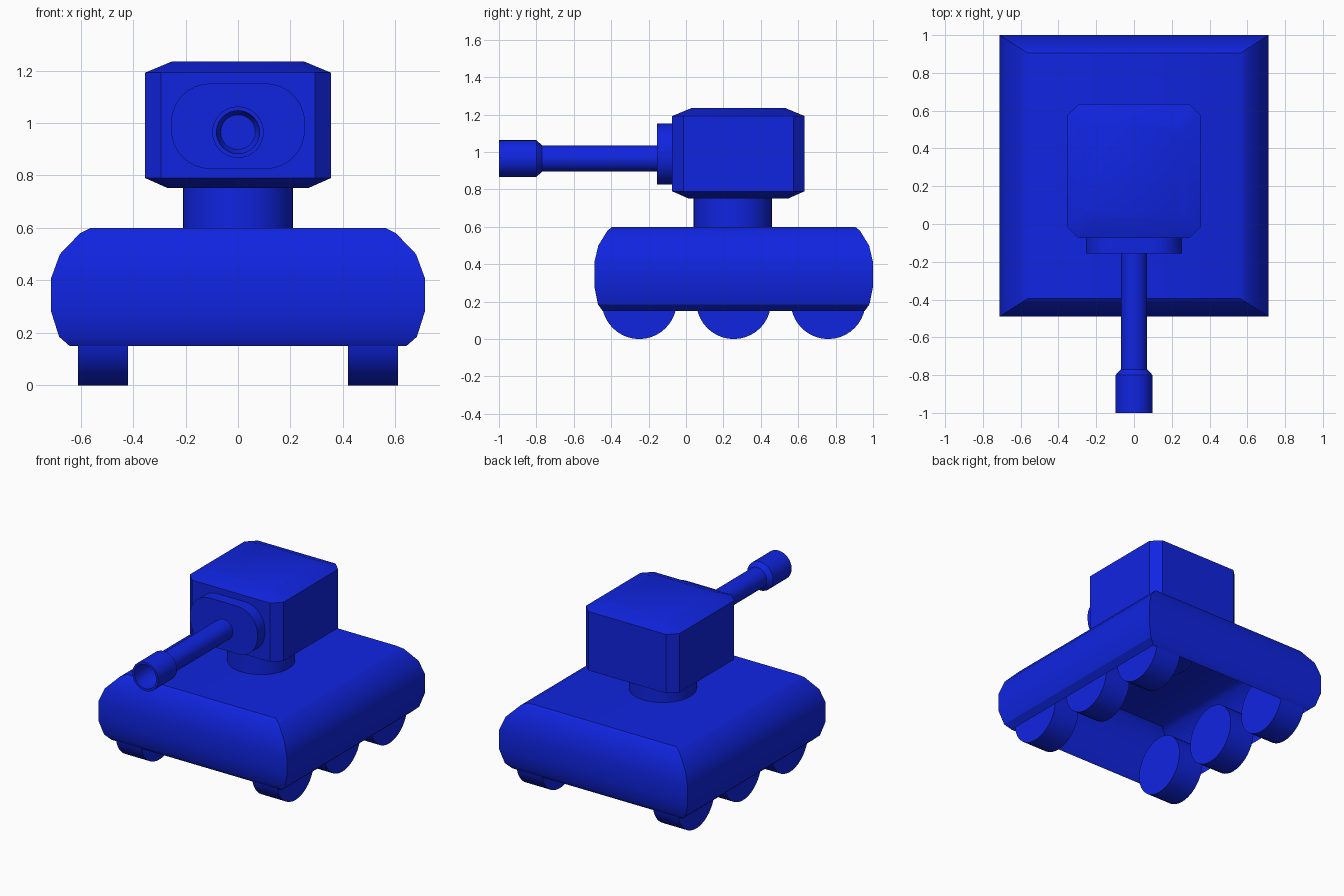
import bpy, bmesh, math
from mathutils import Vector

if "Cube" in bpy.data.objects:
    bpy.data.objects.remove(bpy.data.objects["Cube"])

blue = bpy.data.materials.new("blue paint")
blue.diffuse_color = (0.005, 0.018, 0.75, 1)
blue.use_nodes = True
blue.node_tree.nodes["Principled BSDF"].inputs["Base Color"].default_value = blue.diffuse_color


def loft(name, rings, cap_start=True, cap_end=True, angle=31):
    """Skin a list of equal-length point rings into one object."""
    bm = bmesh.new()
    loops = [[bm.verts.new(p) for p in ring] for ring in rings]
    n = len(loops[0])
    for a, b in zip(loops, loops[1:]):
        for i in range(n):
            j = (i + 1) % n
            bm.faces.new((a[i], a[j], b[j], b[i]))
    if cap_start:
        bm.faces.new(loops[0][::-1])
    if cap_end:
        bm.faces.new(loops[-1])
    bmesh.ops.recalc_face_normals(bm, faces=bm.faces[:])
    me = bpy.data.meshes.new(name)
    bm.to_mesh(me)
    bm.free()
    ob = bpy.data.objects.new(name, me)
    bpy.context.collection.objects.link(ob)
    me.materials.append(blue)
    bpy.ops.object.select_all(action='DESELECT')
    ob.select_set(True)
    bpy.context.view_layer.objects.active = ob
    bpy.ops.object.shade_smooth_by_angle(angle=math.radians(angle))
    return ob


def circle(center, r, axis, n=40):
    """Ring of points around the given axis."""
    c = Vector(center)
    pts = []
    for i in range(n):
        t = 2 * math.pi * i / n
        u, v = r * math.cos(t), r * math.sin(t)
        pts.append(c + Vector({'X': (0, u, v), 'Y': (u, 0, v), 'Z': (u, v, 0)}[axis]))
    return pts


def rect(hx, hy, cy, z):
    return [(sx * hx, cy + sy * hy, z) for sx, sy in ((-1, -1), (1, -1), (1, 1), (-1, 1))]


def octagon(h, c, cy, z):
    k = h - c
    pts = ((-k, -h), (k, -h), (h, -k), (h, k), (k, h), (-k, h), (-h, k), (-h, -k))
    return [(x, cy + y, z) for x, y in pts]


# Hull: rounded shell, open underneath
profile = ((0.07, 0.15), (0.03, 0.185), (0, 0.28), (0, 0.41),
           (0.033, 0.50), (0.11, 0.58), (0.15, 0.60))
loft("hull", [rect(0.712 - d, 0.745 - d * 0.64, 0.255, z) for d, z in profile],
     cap_start=False)

# Wheels: three on each side
for side, s in (("left", -1), ("right", 1)):
    for i, y in enumerate((-0.25, 0.255, 0.76)):
        loft(f"{side}_wheel_{i + 1}",
             [circle((s * x, y, 0.2), 0.2, 'X') for x in (0.42, 0.61)])

# Turret ring and turret
loft("turret_neck", [circle((0, 0.25, z), 0.21, 'Z') for z in (0.59, 0.76)])
loft("turret", [octagon(h, c, 0.28, z) for h, c, z in
                ((0.268, 0.045, 0.752), (0.354, 0.06, 0.79),
                 (0.354, 0.06, 1.192), (0.253, 0.043, 1.234))])


# Mantlet: rounded plate on the turret front
def rounded(y, hx=0.255, hz=0.163, r=0.15, cz=0.988, seg=8):
    pts = []
    for q, (sx, sz) in enumerate(((1, 1), (-1, 1), (-1, -1), (1, -1))):
        for k in range(seg + 1):
            t = math.pi / 2 * (q + k / seg)
            pts.append((sx * (hx - r) + r * math.cos(t), y,
                        cz + sz * (hz - r) + r * math.sin(t)))
    return pts


loft("mantlet", [rounded(-0.155), rounded(-0.06)])

# Barrel and hollow muzzle
loft("barrel", [circle((0, y, 0.965), 0.07, 'Y') for y in (-0.78, -0.14)])
loft("muzzle", [circle((0, y, 0.965), r, 'Y') for y, r in
                ((-0.77, 0.071), (-0.80, 0.098), (-1.0, 0.098),
                 (-1.0, 0.082), (-0.81, 0.08), (-0.785, 0.066))])
